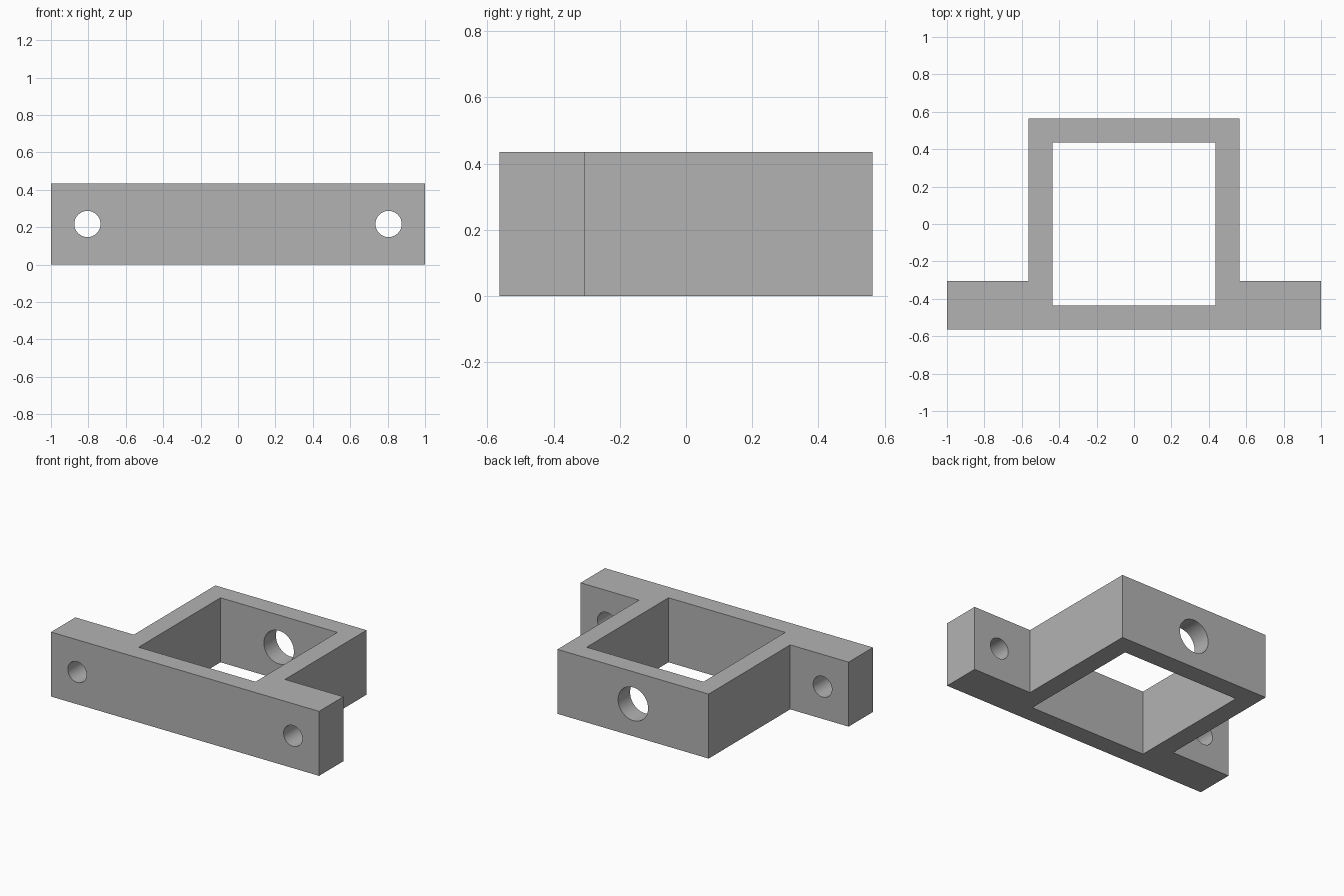
import bpy, bmesh, math
from mathutils import Matrix

cube = bpy.data.objects.get("Cube")
if cube:
    bpy.data.objects.remove(cube, do_unlink=True)

HEIGHT = 0.435
OUTER = 0.564      # half width of the frame
INNER = 0.436      # half width of the opening
EAR_BACK = -0.305  # rear face of the mounting ears

grey = bpy.data.materials.new("plain grey")
grey.use_nodes = True
grey.diffuse_color = (0.45, 0.45, 0.45, 1)
grey.node_tree.nodes["Principled BSDF"].inputs["Base Color"].default_value = (0.45, 0.45, 0.45, 1)


def make_object(name, bm):
    bmesh.ops.recalc_face_normals(bm, faces=bm.faces)
    mesh = bpy.data.meshes.new(name)
    bm.to_mesh(mesh)
    bm.free()
    mesh.materials.append(grey)
    obj = bpy.data.objects.new(name, mesh)
    bpy.context.collection.objects.link(obj)
    return obj


def prism(name, outline, z0, z1):
    bm = bmesh.new()
    face = bm.faces.new([bm.verts.new((x, y, z0)) for x, y in outline])
    top = bmesh.ops.extrude_face_region(bm, geom=[face])["geom"]
    verts = [v for v in top if isinstance(v, bmesh.types.BMVert)]
    bmesh.ops.translate(bm, verts=verts, vec=(0, 0, z1 - z0))
    return make_object(name, bm)


def drill(name, x, y, radius, depth):
    bm = bmesh.new()
    place = Matrix.Translation((x, y, HEIGHT / 2)) @ Matrix.Rotation(math.pi / 2, 4, "X")
    bmesh.ops.create_cone(bm, cap_ends=True, segments=64, radius1=radius,
                          radius2=radius, depth=depth, matrix=place)
    return make_object(name, bm)


# Bracket body: square frame with an ear on each side
half = [(1, -OUTER), (1, EAR_BACK), (OUTER, EAR_BACK), (OUTER, OUTER)]
bracket = prism("bracket", half + [(-x, y) for x, y in reversed(half)], 0, HEIGHT)

# Square opening, two ear holes and one hole in the back wall
square = [(-INNER, -INNER), (INNER, -INNER), (INNER, INNER), (-INNER, INNER)]
cutters = [prism("opening_cutter", square, -0.1, HEIGHT + 0.1),
           drill("left_ear_hole_cutter", 0.805, -0.43, 0.07, 0.5),
           drill("right_ear_hole_cutter", -0.805, -0.43, 0.07, 0.5),
           drill("back_hole_cutter", 0, 0.5, 0.112, 0.4)]
for cutter in cutters:
    mod = bracket.modifiers.new(cutter.name, "BOOLEAN")
    mod.operation = "DIFFERENCE"
    mod.solver = "EXACT"
    mod.object = cutter

# Bake the cuts and drop the cutters
bpy.ops.object.select_all(action="DESELECT")
bpy.context.view_layer.objects.active = bracket
bracket.select_set(True)
for cutter in cutters:
    bpy.ops.object.modifier_apply(modifier=cutter.name)
    bpy.data.objects.remove(cutter, do_unlink=True)
bpy.ops.object.shade_smooth_by_angle(angle=math.radians(30))
